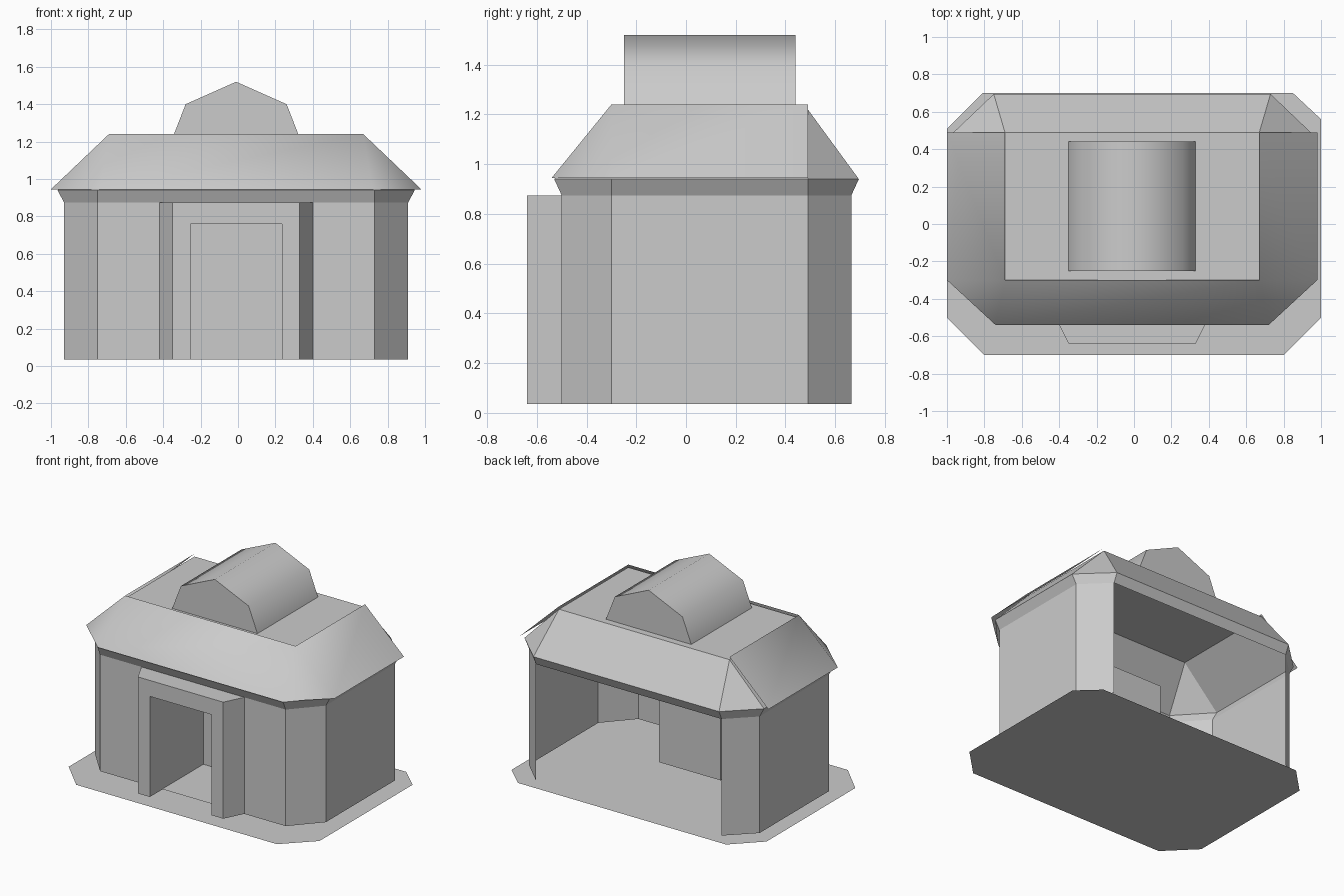
import bpy, bmesh, math

if "Cube" in bpy.data.objects:
    bpy.data.objects.remove(bpy.data.objects["Cube"])

CX = -0.01  # centre line of the building


def build(name, polys, cx=CX, smooth=None):
    """Make one object from a list of polygons, welding shared corners."""
    bm = bmesh.new()
    for p in polys:
        bm.faces.new([bm.verts.new((x + cx, y, z)) for x, y, z in p])
    bmesh.ops.remove_doubles(bm, verts=bm.verts, dist=1e-4)
    me = bpy.data.meshes.new(name)
    bm.to_mesh(me)
    bm.free()
    ob = bpy.data.objects.new(name, me)
    bpy.context.collection.objects.link(ob)
    if smooth:
        bpy.ops.object.select_all(action='DESELECT')
        bpy.context.view_layer.objects.active = ob
        ob.select_set(True)
        bpy.ops.object.shade_smooth_by_angle(angle=math.radians(smooth))
    return ob


def at(pts, z):
    return [(x, y, z) for x, y in pts]


def loft(a, b, closed=False):
    """Quads (or triangles where corners meet) between two equal paths."""
    n = len(a)
    out = []
    for i in range(n if closed else n - 1):
        j = (i + 1) % n
        quad = [a[i], a[j], b[j], b[i]]
        out.append(list(dict.fromkeys(quad)))
    return out


def half_ring(w, c, yf, ycf, ycb, yb):
    """Left half of a chamfered plan, back to front."""
    return [(-c, yb), (-w, ycb), (-w, ycf), (-c, yf)]


def ring(*a):
    h = half_ring(*a)
    return h + [(-x, y) for x, y in reversed(h)]


def flip(polys):
    return [[(-x, y, z) for x, y, z in reversed(p)] for p in polys]


# Ground plate
build("base", [at([(-.80, -.70), (.80, -.70), (1, -.50), (1, .56),
                   (.85, .70), (-.81, .70), (-1, .51), (-1, -.50)], 0)], cx=0)

# Chamfered walls with open back, running into the porch sides
BOT, TOP, DOOR = .035, .875, .76
wall = (.92, .74, -.50, -.30, .49, .665)
path = half_ring(*wall) + [(-.41, -.50), (-.34, -.64), (-.245, -.64)]
side = loft(at(path, BOT), at(path, TOP))
build("walls", side + flip(side))

# Porch: lintel over the door and flat top
d = .245
build("porch_lintel", [[(-d, -.64, DOOR), (d, -.64, DOOR), (d, -.64, TOP), (-d, -.64, TOP)]])
build("porch_top", [at([(-.34, -.64), (.34, -.64), (.41, -.50), (-.41, -.50)], TOP)])

# Entrance recess: jambs, end panel, ceiling, floor
recess = [(-d, -.64), (-d, -.03), (d, -.03), (d, -.64)]
build("entrance_recess", loft(at(recess, BOT), at(recess, DOOR)) + [
    at(recess, DOOR),
    at([(-d, -.50), (d, -.50), (d, -.03), (-d, -.03)], BOT + .003)])

# Flared cornice and inner roof shell
r0 = at(ring(*wall), TOP)
r1 = at(ring(.955, .74, -.53, -.30, .49, .695), .94)
r2 = at(ring(.68, .68, -.30, -.30, .49, .49), 1.22)
build("cornice", loft(r0, r1, True))
build("roof", loft(r1, r2, True) +
      [at([(-.68, -.30), (.68, -.30), (.68, .49), (-.68, .49)], 1.22)])

# Outer roof skirt over the front and sides
low = [(-.99, .49), (-.99, -.30), (-.73, -.54), (.73, -.54), (.99, -.30), (.99, .49)]
high = [(-.68, .49)] + [(-.68, -.30)] * 2 + [(.68, -.30)] * 2 + [(.68, .49)]
build("roof_skirt", loft(at(low, .945), at(high, 1.24)), smooth=50)

# Rooftop lantern with a five-point gable profile
prof = [(-.34, 1.22), (-.27, 1.40), (0, 1.52), (.27, 1.40), (.34, 1.22)]
front = [(x, -.25, z) for x, z in prof]
back = [(x, .44, z) for x, z in prof]
build("rooftop_lantern", loft(front, back) + [front[::-1], back], smooth=60)

# Face normals of the lantern outward
for ob in bpy.data.objects:
    if ob.name == "rooftop_lantern":
        bm = bmesh.new()
        bm.from_mesh(ob.data)
        bmesh.ops.recalc_face_normals(bm, faces=bm.faces)
        up = max(bm.faces, key=lambda f: f.calc_center_median().z)
        if up.normal.z < 0:
            bmesh.ops.reverse_faces(bm, faces=bm.faces)
        bm.to_mesh(ob.data)
        bm.free()
